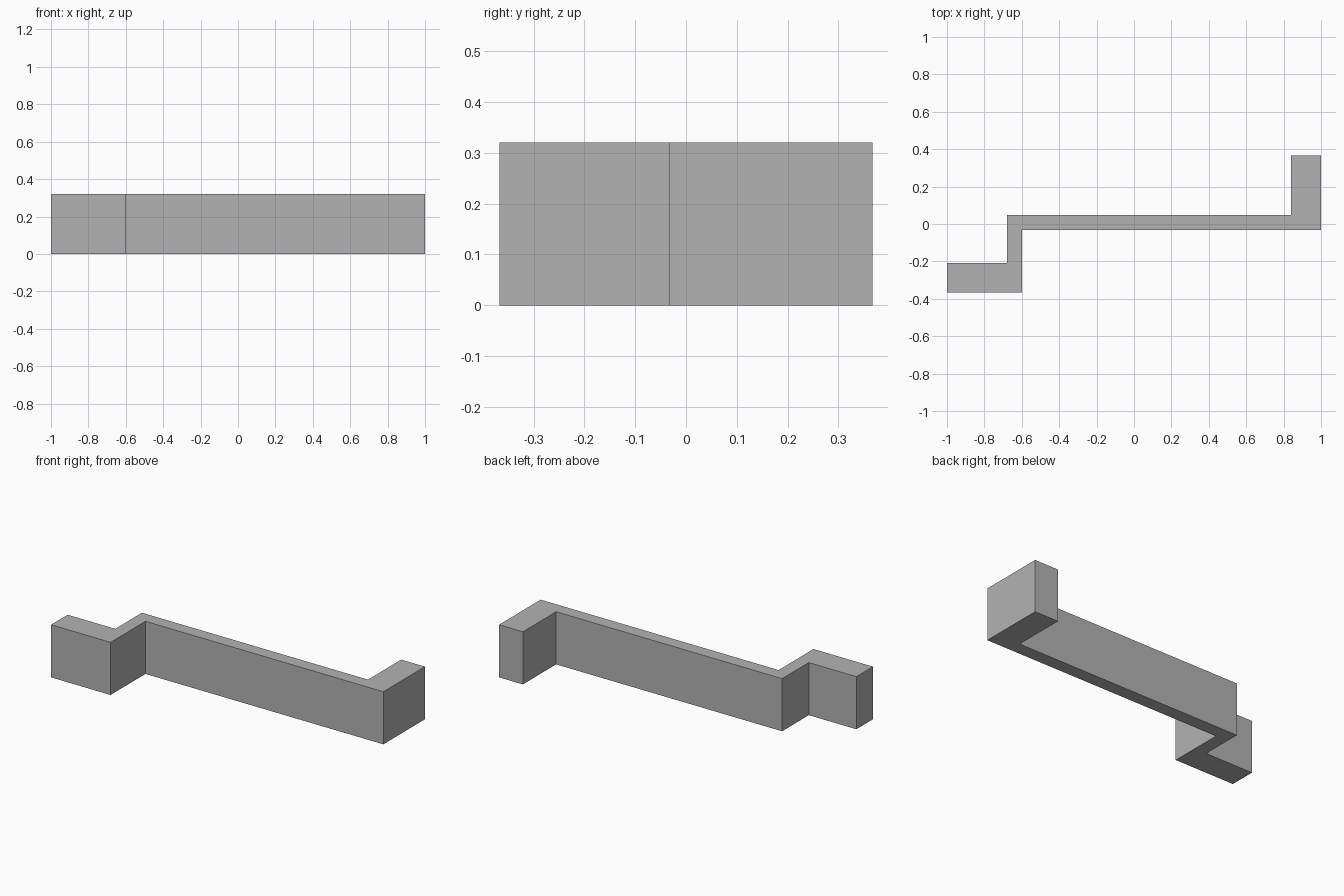
import bpy
import bmesh

cube = bpy.data.objects.get("Cube")
if cube:
    bpy.data.objects.remove(cube, do_unlink=True)

HEIGHT = 0.32

# Plain grey material
grey = bpy.data.materials.new("plain_grey")
grey.use_nodes = True
colour = (0.45, 0.45, 0.45, 1)
grey.diffuse_color = colour
grey.node_tree.nodes["Principled BSDF"].inputs["Base Color"].default_value = colour

# Stepped wall outline seen from above, counter-clockwise
outline = [
    (-1, -0.367), (-0.6, -0.367), (-0.6, -0.032), (1, -0.032),
    (1, 0.367), (0.84, 0.367), (0.84, 0.048), (-0.68, 0.048),
    (-0.68, -0.208), (-1, -0.208),
]

# Extrude the outline into a solid wall
bm = bmesh.new()
base = bm.faces.new([bm.verts.new((x, y, 0)) for x, y in outline])
top = bmesh.ops.extrude_face_region(bm, geom=[base], use_keep_orig=True)
bmesh.ops.translate(bm, vec=(0, 0, HEIGHT),
                    verts=[v for v in top["geom"] if isinstance(v, bmesh.types.BMVert)])
bmesh.ops.recalc_face_normals(bm, faces=bm.faces)

mesh = bpy.data.meshes.new("stepped_wall")
bm.to_mesh(mesh)
bm.free()
mesh.materials.append(grey)
wall = bpy.data.objects.new("stepped_wall", mesh)
bpy.context.collection.objects.link(wall)
